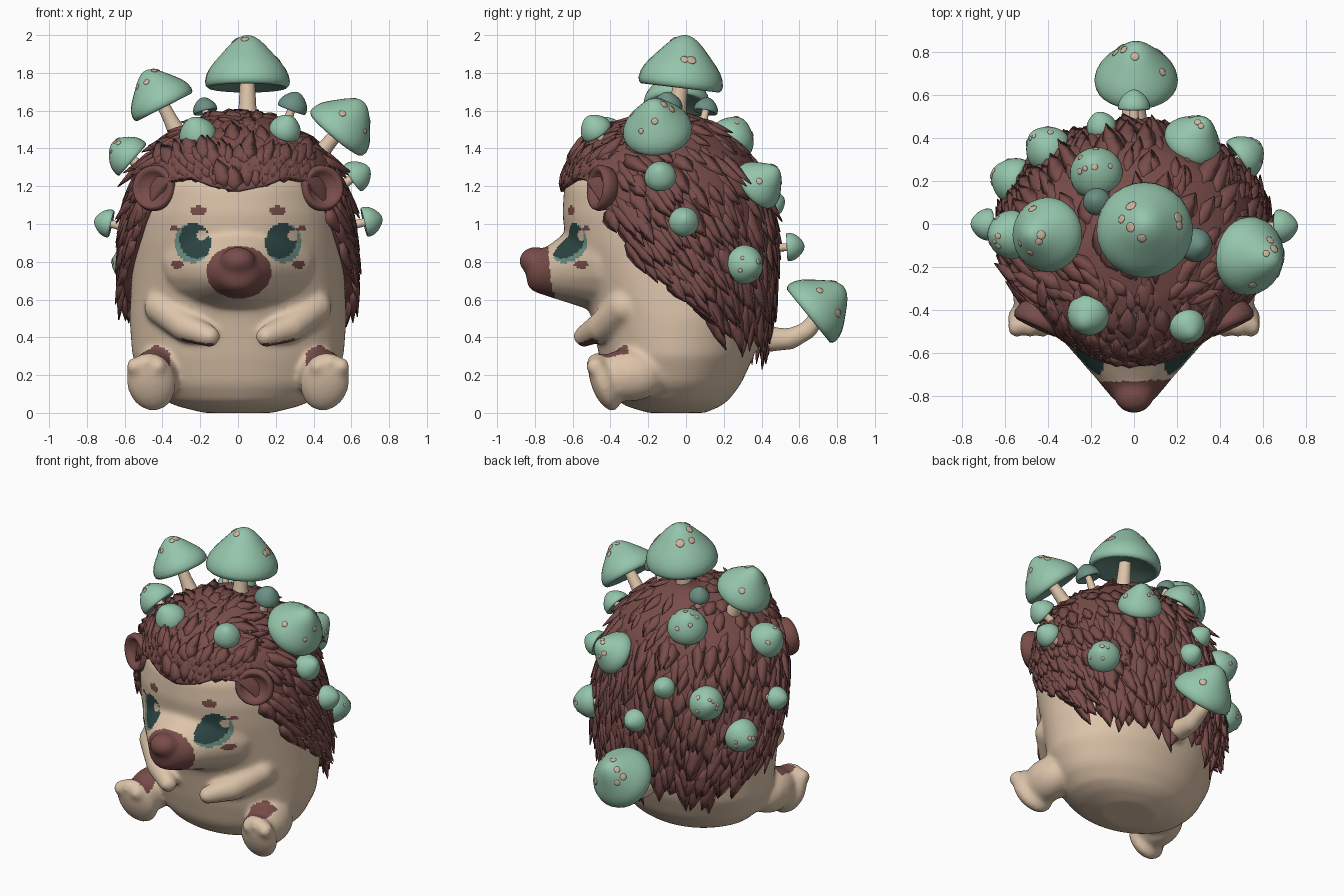
import bpy, bmesh, math, random
from mathutils import Vector, Matrix

if "Cube" in bpy.data.objects:
    bpy.data.objects.remove(bpy.data.objects["Cube"])

random.seed(4)


def material(name, rgb):
    m = bpy.data.materials.new(name)
    m.diffuse_color = (*rgb, 1)
    m.use_nodes = True
    m.node_tree.nodes["Principled BSDF"].inputs["Base Color"].default_value = m.diffuse_color
    return m


CREAM = material("cream skin", (0.72, 0.55, 0.40))
BROWN = material("brown spines", (0.19, 0.074, 0.068))
GREEN = material("mint cap", (0.30, 0.56, 0.41))
GILL = material("grey green", (0.15, 0.28, 0.235))
DARK = material("dark teal eye", (0.025, 0.06, 0.057))
SPOT = material("pale spot", (0.62, 0.46, 0.34))


def add_object(name, mesh, mats):
    for m in mats:
        mesh.materials.append(m)
    ob = bpy.data.objects.new(name, mesh)
    bpy.context.collection.objects.link(ob)
    mesh.shade_smooth()
    return ob


def mesh_from(name, verts, faces):
    me = bpy.data.meshes.new(name)
    me.from_pydata([tuple(v) for v in verts], [], faces)
    return me


def interp(table, x):
    for a, b in zip(table, table[1:]):
        if x <= b[0]:
            t = max(0, (x - a[0]) / (b[0] - a[0]))
            return [p + (q - p) * t for p, q in zip(a[1:], b[1:])]
    return list(table[-1][1:])


def ring_point(table, z, a):
    """Point on an oval section; a = 0 is the front, pi the back."""
    rx, yf, yb = interp(table, z)
    return Vector((rx * math.sin(a), (yf + yb) / 2 - (yb - yf) / 2 * math.cos(a), z))


def rings(rows, n, base=0):
    """Quads joining rows of n points, with both ends capped."""
    f = [(base + k * n + i, base + k * n + (i + 1) % n, base + (k + 1) * n + (i + 1) % n, base + (k + 1) * n + i)
         for k in range(rows - 1) for i in range(n)]
    return f + [tuple(range(base + n - 1, base - 1, -1)), tuple(range(base + (rows - 1) * n, base + rows * n))]


def add_ball(verts, faces, m, n=18, rows=11):
    base = len(verts)
    for k in range(rows):
        v = -math.pi / 2 + math.pi * (k + .25) / (rows - .5)
        verts += [m @ Vector((math.cos(v) * math.cos(2 * math.pi * i / n), math.cos(v) * math.sin(2 * math.pi * i / n),
                              math.sin(v))) for i in range(n)]
    faces += rings(rows, n, base)


def lathe(name, profile, segs, matrix, mats, band_mats):
    verts = [matrix @ Vector((r * math.cos(2 * math.pi * i / segs), r * math.sin(2 * math.pi * i / segs), h))
             for r, h in profile for i in range(segs)]
    me = mesh_from(name, verts, rings(len(profile), segs)[:-2])
    ob = add_object(name, me, mats)
    for p in me.polygons:
        p.material_index = band_mats[p.index // segs]
    bm = bmesh.new()
    bm.from_mesh(me)
    bmesh.ops.remove_doubles(bm, verts=bm.verts, dist=1e-5)
    bmesh.ops.recalc_face_normals(bm, faces=bm.faces)
    bm.to_mesh(me)
    bm.free()
    return ob


def frame(pos, axis):
    return Matrix.Translation(pos) @ Vector(axis).to_track_quat('Z', 'Y').to_matrix().to_4x4()


# Body, head, limbs and tail, fused into one skin
SKIN = [(0.0, .18, -.2, .1), (.02, .28, -.29, .16), (.06, .39, -.36, .22), (.15, .49, -.42, .29), (.3, .56, -.46, .36),
        (.5, .575, -.5, .41), (.7, .565, -.57, .43), (.9, .55, -.635, .43), (1.05, .54, -.655, .42),
        (1.2, .5, -.645, .37), (1.35, .42, -.55, .28), (1.48, .28, -.38, .15), (1.53, .1, -.2, 0)]
N, R = 56, 46
bv = [ring_point(SKIN, 1.53 * k / (R - 1), 2 * math.pi * i / N) for k in range(R) for i in range(N)]
bf = rings(R, N)


def blob(c, r, rot=None):
    add_ball(bv, bf, Matrix.Translation(c) @ (rot or Matrix()) @ Matrix.Diagonal((*r, 1)))


def limb(points):
    for a, b in zip(points, points[1:]):
        for i in range(6):
            p = [u + (v - u) * i / 5 for u, v in zip(a, b)]
            blob(p[:3], (p[3],) * 3)


for i in range(10):                              # tapering muzzle
    t = i / 9
    blob((0, -.46 - .29 * t, .80 - .06 * t), (.40 - .265 * t, .12 - .02 * t, .27 - .155 * t))
blob((0, -.80, .805), (.095, .085, .075))        # nose
blob((0, -.775, .70), (.1, .07, .065))
for s in (-1, 1):
    limb([(s * .41, -.33, .56, .09), (s * .28, -.45, .455, .08), (s * .15, -.54, .405, .058)])
    tilt = Matrix.Rotation(s * .25, 4, 'Y') @ Matrix.Rotation(.33, 4, 'X')
    blob((s * .46, -.43, .165), (.132, .075, .165), tilt)
    blob((s * .44, -.30, .2), (.13, .2, .14))
    for t in (-1, 0, 1):                         # toes
        blob((s * .485 + t * .065, -.48, .265 - abs(t) * .02), (.042, .05, .05))
limb([(0, .28, .45, .09), (0, .45, .39, .068), (0, .55, .39, .058), (0, .65, .44, .05), (0, .75, .59, .045)])
body = add_object("body", mesh_from("raw_skin", bv, bf), [])
rm = body.modifiers.new("fuse", 'REMESH')
rm.mode, rm.voxel_size = 'VOXEL', 0.0135
sm = body.modifiers.new("soften", 'SMOOTH')
sm.factor, sm.iterations = 0.5, 18
skin = bpy.data.meshes.new_from_object(body.evaluated_get(bpy.context.evaluated_depsgraph_get()))
bpy.data.objects.remove(body)
add_object("body", skin, [CREAM, BROWN, DARK, GILL, SPOT])


def oval(c, x, z, rx, rz):
    return ((c[0] - x) / rx) ** 2 + ((c[2] - z) / rz) ** 2 < 1


# Painted face and paws, by position
def paint(c, n):
    if c[1] > -.3:
        return 0
    if c[2] > .55:
        if c[1] < -.6 and oval(c, .005, .745, .172, .14):
            return 1
        for s in (-1, 1):
            x = s * .24
            if oval(c, x, .9, .096, .105):
                if oval(c, x + .05, .94, .028, .028):
                    return 4
                return 2 if oval(c, x - s * .022, .918, .092, .1) else 3
            if oval(c, s * .21, 1.07, .042, .026) or oval(c, s * .32, .785, .032, .02) \
                    or oval(c, s * .335, .975, .025, .015):
                return 1
    elif .25 < c[2] < .38 and -.47 < c[1] < -.31 and .36 < abs(c[0]) < .51 and n[2] > .25:
        return 1
    elif .12 < abs(c[0]) < .3 and c[1] < -.47 and .33 < c[2] < .42 and n[2] < -.7:
        return 1
    return 0


skin.polygons.foreach_set("material_index", [paint(tuple(p.center), tuple(p.normal)) for p in skin.polygons])

# Spine coat: shell with a hairline that drops along the sides
COAT = [(.33, .56, -.45, .42), (.5, .605, -.47, .46), (.7, .635, -.52, .48), (.9, .625, -.61, .48),
        (1.05, .605, -.65, .46), (1.2, .57, -.665, .42), (1.35, .5, -.625, .35), (1.45, .4, -.53, .25),
        (1.53, .27, -.39, .15), (1.58, .15, -.23, .05), (1.61, .01, -.11, -.09)]
EDGE = [(0, 1.17), (14, 1.2), (28, 1.25), (42, 1.23), (54, 1.08), (65, .87), (75, .76), (90, .63), (115, .52), (140, .47), (180, .46)]


def coat_point(a, t):
    deg = abs(math.degrees((a + math.pi) % (2 * math.pi) - math.pi))
    e = interp(EDGE, deg)[0]
    return ring_point(COAT, e + (1.61 - e) * t, a)


A, T = 80, 32
verts = [coat_point(2 * math.pi * i / A, k / T) for k in range(T + 1) for i in range(A)]
coat = add_object("spine_coat", mesh_from("spine_coat", verts, rings(T + 1, A)[:-2]), [BROWN])
sol = coat.modifiers.new("thickness", 'SOLIDIFY')
sol.thickness, sol.offset = 0.08, -1

# Overlapping tufts swept back and down, uneven in size
EAR_POS = [Vector((s * .44, -.445, 1.19)) for s in (-1, 1)]
verts, faces = [], []
for k in range(17):
    t0 = (k + .1) / 17
    loop = [coat_point(i * math.pi / 20, t0) for i in range(41)]
    count = max(5, int(sum((p - q).length for p, q in zip(loop, loop[1:])) / .09))
    for i in range(count):
        a = 2 * math.pi * (i + .5 * (k % 2) + random.uniform(-.4, .4)) / count
        t = min(.97, max(.0, t0 + random.uniform(-.03, .03)))
        p = coat_point(a, t)
        if min((p - e).length for e in EAR_POS) < .11:
            continue
        n = (coat_point(a + .03, t) - coat_point(a - .03, t)).cross(
            coat_point(a, t + .02) - coat_point(a, t - .02)).normalized()
        front = p.y < -.38 and p.z > 1.12
        g = Vector((p.x * 1.8, .5, 1)) if front else Vector((p.x * .6, .7, -1.0))
        g += Vector((random.uniform(-.3, .3), random.uniform(-.15, .15), random.uniform(-.1, .1)))
        d = (g - n * g.dot(n)).normalized()
        side = n.cross(d)
        L = random.uniform(.13, .26) * (.75 if p.z > 1.4 or front else 1)
        W = random.uniform(.035, .065)
        lift = -.14 * L if front else .06 * L
        b = len(verts)
        for s, w in ((0, .6), (.3, 1), (.65, .7), (1, .04)):
            c = p + d * L * s + n * (lift * s * s - .012)
            th = .02 * (w + .1)
            verts += [c + side * W * w, c + n * th, c - side * W * w, c - n * th]
        faces += rings(4, 4, b)
add_object("spine_tufts", mesh_from("spine_tufts", verts, faces), [BROWN])

# Ears
EAR = [(0, .0), (.06, .005), (.082, .025), (.1, .042), (.115, .035), (.123, .01), (.11, -.04), (.06, -.08), (0, -.09)]
for s, name in ((-1, "left"), (1, "right")):
    lathe("ear_" + name, EAR, 28, frame((s * .44, -.445, 1.19), (s * .42, -.9, .06)), [BROWN], [0] * 8)

# Mushrooms: bell cap with rounded rim and gills, stem and pale spots
BELL = [(0, 1), (.08, .99), (.18, .955), (.3, .88), (.42, .775), (.55, .645), (.68, .52), (.8, .41), (.9, .31), (.97, .21), (1, .12)]


def mushroom(name, centre, axis, r, cap, stem=True):
    axis = Vector(axis).normalized()
    h = 1.25 * r
    M = frame(Vector(centre) - axis * h * .5, axis)
    dome = .25 if r > .125 else .7

    def bell(u):
        return h * (interp(BELL, u)[0] * (1 - dome) + dome * (.12 + .88 * math.sqrt(max(0, 1 - u * u))))
    prof = [(r * b[0], bell(b[0])) for b in BELL]
    prof += [(r * .98, .04 * h), (r * .92, .0), (r * .82, .03 * h), (r * .5, .12 * h), (0, .2 * h)]
    lathe(name + "_cap", prof, 28, M, [cap, GILL], [0] * 12 + [1] * 3)
    if stem:
        q, L = .15 * r + .012, max(.17, 1.3 * r)
        lathe(name + "_stem", [(q * .85, .18 * h), (q, -.3 * L), (q * 1.3, -.7 * L), (q * 1.7, -L)], 14, M, [CREAM], [0] * 3)
    if r > .1:
        sv, sf = [], []
        for i in range(6):
            a, u = i * 2.4 + random.random(), (.3, .72, .5)[i % 3]
            slope = (bell(u + .02) - bell(u - .02)) / (.04 * r)
            pos = Vector((u * r * math.cos(a), u * r * math.sin(a), bell(u)))
            nor = Vector((-slope * math.cos(a), -slope * math.sin(a), 1))
            k = random.uniform(.06, .11) * r + .004
            add_ball(sv, sf, M @ frame(pos, nor) @ Matrix.Diagonal((k, k, .004, 1)), 12, 6)
        add_object(name + "_spots", mesh_from(name + "_spots", sv, sf), [SPOT])


CAPS = [(-.44, -.05, 1.715, .175), (.59, -.16, 1.56, .185), (-.61, -.05, 1.385, .115),
        (-.715, 0, 1.01, .075), (0, .58, .88, .075), (-.16, .48, 1.12, .07), (.3, .425, 1.24, .14),
        (.54, .335, .78, .105), (-.43, .38, 1.04, .11), (-.6, .22, .79, .11), (-.19, .26, 1.49, .125),
        (-.225, -.445, 1.505, .1), (.26, -.495, 1.525, .085), (.65, -.14, 1.27, .085), (.715, -.01, 1.02, .08)]
mushroom("crown_mushroom", (.05, -.015, 1.86), (0, .12, 1), .225, GREEN)
for i, (x, y, z, r) in enumerate(CAPS):
    mushroom("mushroom_%d" % (i + 1), (x, y, z), (x, y + .05, z - .85), r, GREEN)
for i, (x, y, z, r) in enumerate([(-.18, .11, 1.63, .065), (.3, -.1, 1.65, .08)]):
    mushroom("dark_mushroom_%d" % (i + 1), (x, y, z), (x, y + .05, z - .85), r, GILL)
mushroom("tail_mushroom", (.01, .742, .59), (0, .8, .65), .195, GREEN, stem=False)
